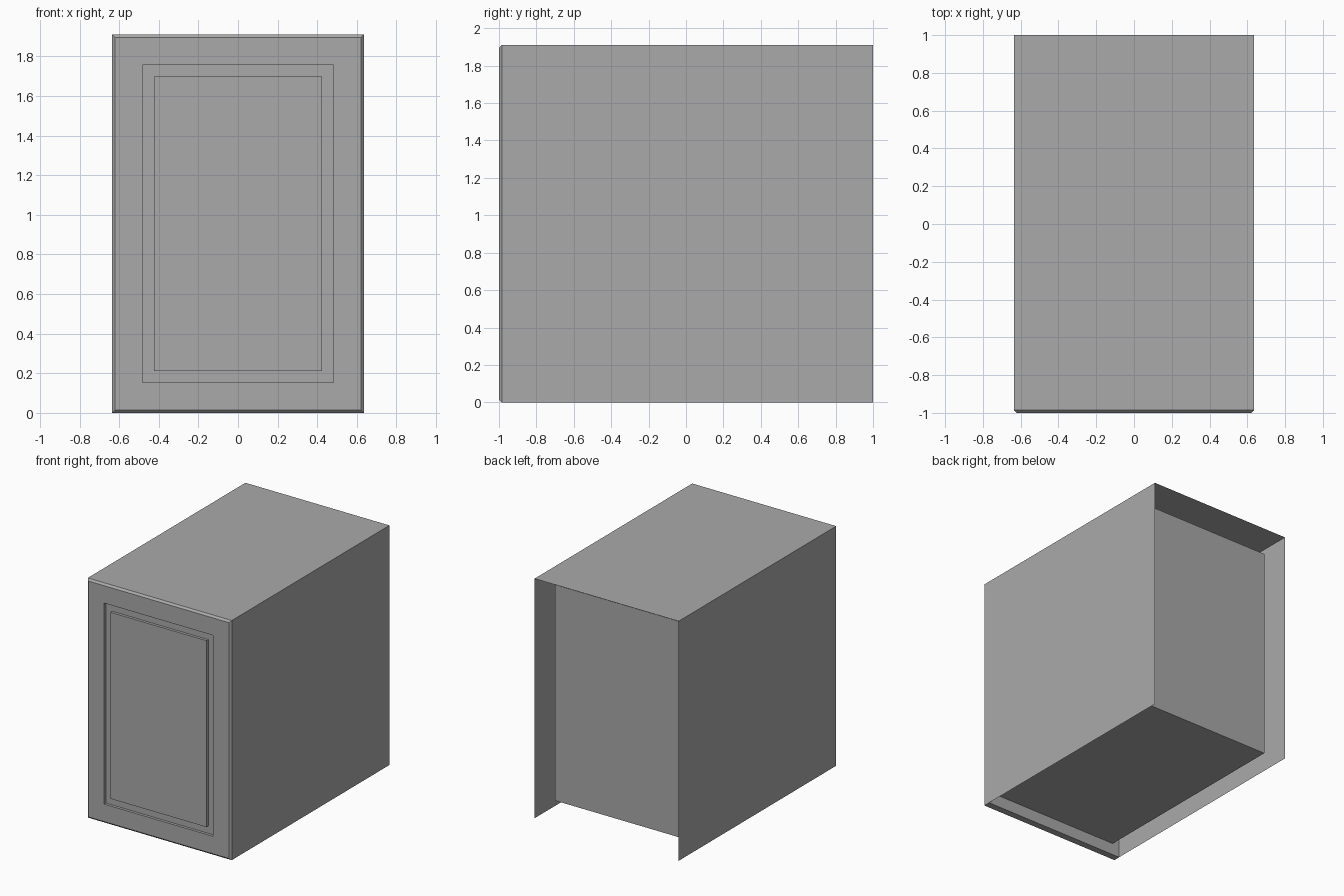
import bpy, bmesh

if "Cube" in bpy.data.objects:
    bpy.data.objects.remove(bpy.data.objects["Cube"])

W, H = 0.635, 1.91            # half width, full height
FRONT, DOOR_BACK, BACK = -1.0, -0.93, 1.0

grey = bpy.data.materials.new("plain_grey")
grey.use_nodes = True
grey.diffuse_color = (0.4, 0.4, 0.4, 1)
grey.node_tree.nodes["Principled BSDF"].inputs["Base Color"].default_value = (0.4, 0.4, 0.4, 1)


def finish(name, bm, recalc=True):
    if recalc:
        bmesh.ops.recalc_face_normals(bm, faces=bm.faces)
    mesh = bpy.data.meshes.new(name)
    bm.to_mesh(mesh)
    bm.free()
    mesh.materials.append(grey)
    obj = bpy.data.objects.new(name, mesh)
    bpy.context.collection.objects.link(obj)
    return obj


def ring(bm, inset, y):
    """Rectangle of verts inset from the outline at depth y."""
    x, lo, hi = W - inset, inset, H - inset
    return [bm.verts.new((px, y, pz)) for px, pz in ((-x, lo), (x, lo), (x, hi), (-x, hi))]


# Door: stepped rings give the chamfer, groove and raised centre panel
bm = bmesh.new()
profile = [(0, DOOR_BACK), (0, FRONT + 0.015), (0.015, FRONT), (0.154, FRONT),
           (0.154, FRONT + 0.022), (0.212, FRONT + 0.022), (0.212, FRONT)]
rings = [ring(bm, inset, y) for inset, y in profile]
for a, b in zip(rings, rings[1:]):
    for i in range(4):
        j = (i + 1) % 4
        bm.faces.new((a[i], a[j], b[j], b[i]))
bm.faces.new(rings[0])
bm.faces.new(rings[-1])
finish("door", bm)

# Outer sleeve: thin top and two sides, open at back and bottom
bm = bmesh.new()
outline = [(-W, 0), (-W, H), (W, H), (W, 0)]
near = [bm.verts.new((x, DOOR_BACK, z)) for x, z in outline]
far = [bm.verts.new((x, BACK, z)) for x, z in outline]
for i in range(3):
    bm.faces.new((near[i], far[i], far[i + 1], near[i + 1]))
finish("outer_sleeve", bm, recalc=False)

# Inner carcass: closed box set in from the sleeve, against the door
bm = bmesh.new()
bmesh.ops.create_cube(bm, size=1)
gap_x, gap_z, inner_back = 0.063, 0.095, 0.835
for v in bm.verts:
    v.co.x *= 2 * (W - gap_x)
    v.co.y = DOOR_BACK if v.co.y < 0 else inner_back
    v.co.z = gap_z if v.co.z < 0 else H - gap_z
finish("inner_carcass", bm)
